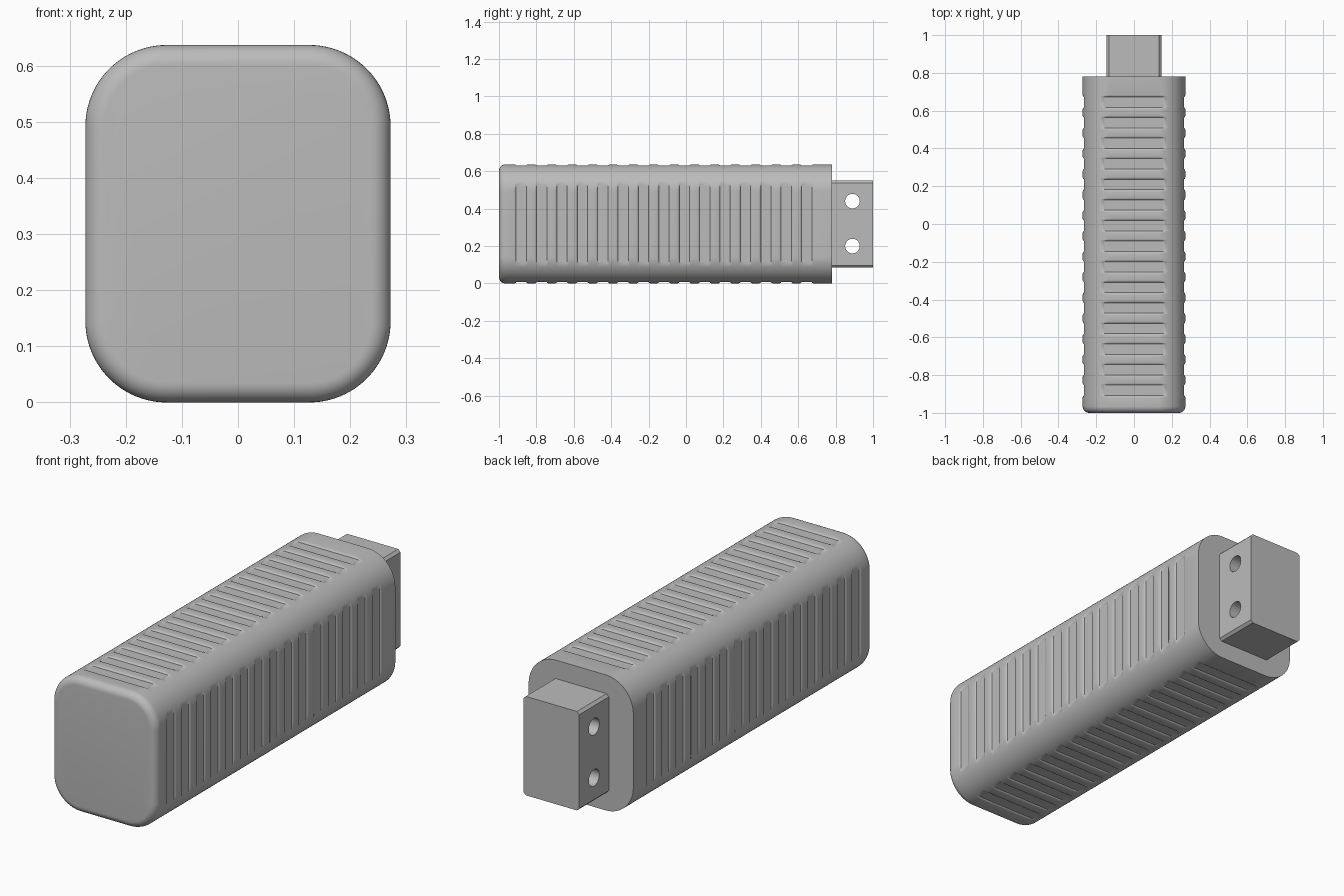
import bpy, bmesh, math

cube = bpy.data.objects.get("Cube")
if cube:
    bpy.data.objects.remove(cube)

grey = bpy.data.materials.new("plain grey")
grey.use_nodes = True
COLOUR = (0.5, 0.5, 0.5, 1)
grey.diffuse_color = COLOUR
grey.node_tree.nodes["Principled BSDF"].inputs["Base Color"].default_value = COLOUR

HALF_X, HALF_Z, CORNER = 0.272, 0.3185, 0.145
FRONT, BACK, FILLET = -1.0, 0.78, 0.035
GROOVES, START, PITCH, WIDTH, DEPTH = 15, -0.908, 0.109, 0.0545, 0.007
ARC = 24


def new_object(name, bm):
    bmesh.ops.recalc_face_normals(bm, faces=bm.faces)
    mesh = bpy.data.meshes.new(name)
    bm.to_mesh(mesh)
    bm.free()
    mesh.materials.append(grey)
    obj = bpy.data.objects.new(name, mesh)
    bpy.context.collection.objects.link(obj)
    return obj


def activate(obj):
    bpy.ops.object.select_all(action='DESELECT')
    obj.select_set(True)
    bpy.context.view_layer.objects.active = obj


def section(bm, y, inset, cut):
    """Rounded rectangle at y, shrunk by inset and shaved flat by cut on its sides."""
    ring = []
    radius = CORNER - inset
    for quarter, (sx, sz) in enumerate([(1, 1), (-1, 1), (-1, -1), (1, -1)]):
        for i in range(ARC + 1):
            a = math.pi / 2 * (quarter + i / ARC)
            x = sx * (HALF_X - CORNER) + radius * math.cos(a)
            z = sz * (HALF_Z - CORNER) + radius * math.sin(a)
            x = max(cut - HALF_X, min(HALF_X - cut, x))
            z = max(cut - HALF_Z, min(HALF_Z - cut, z))
            ring.append(bm.verts.new((x, y, z + HALF_Z)))
    return ring


# Grip: rounded front edge, then grooves with softened lips, then a plain back end
stations = []
for i in range(9):
    a = math.pi / 2 * i / 8
    stations.append((FRONT + FILLET * (1 - math.sin(a)),
                     FILLET * (1 - math.cos(a)), 0))
stations.reverse()
LIP = [(-0.012, 0), (-0.006, 0.2), (-0.002, 0.55), (0, 1)]
stations.sort(key=lambda s: s[0])
for g in range(GROOVES):
    y = START + g * PITCH
    stations += [(y + o, 0, f * DEPTH) for o, f in LIP]
    stations += [(y + WIDTH - o, 0, f * DEPTH) for o, f in reversed(LIP)]
stations.append((BACK, 0, 0))

bm = bmesh.new()
rings = [section(bm, *s) for s in stations]
for a, b in zip(rings, rings[1:]):
    for i in range(len(a)):
        j = (i + 1) % len(a)
        bm.faces.new((a[i], a[j], b[j], b[i]))
bm.faces.new(rings[0])
bm.faces.new(rings[-1])
grip = new_object("grip", bm)
activate(grip)
bpy.ops.object.shade_smooth_by_angle(angle=math.radians(35))

# Mounting block with chamfered long edges
X, Z0, Z1, C = 0.145, 0.085, 0.55, 0.012
outline = [(X - C, Z0), (X, Z0 + C), (X, Z1 - C), (X - C, Z1)]
outline += [(-x, z) for x, z in reversed(outline)]
bm = bmesh.new()
face = bm.faces.new([bm.verts.new((x, BACK - 0.01, z)) for x, z in outline])
ext = bmesh.ops.extrude_face_region(bm, geom=[face])
for v in ext["geom"]:
    if isinstance(v, bmesh.types.BMVert):
        v.co.y = 1.0
block = new_object("mounting_block", bm)

# Two cross holes through the block
activate(block)
for z in (0.2, 0.44):
    bpy.ops.mesh.primitive_cylinder_add(vertices=40, radius=0.039, depth=0.6,
                                        location=(0, 0.89, z),
                                        rotation=(0, math.pi / 2, 0))
    cutter = bpy.context.object
    cutter.name = "hole_cutter"
    cutter.hide_render = True
    cutter.data.materials.append(grey)
    activate(block)
    mod = block.modifiers.new("hole", 'BOOLEAN')
    mod.operation = 'DIFFERENCE'
    mod.solver = 'EXACT'
    mod.object = cutter
    bpy.ops.object.modifier_apply(modifier=mod.name)
    bpy.data.objects.remove(cutter)
bpy.ops.object.shade_smooth_by_angle(angle=math.radians(30))
